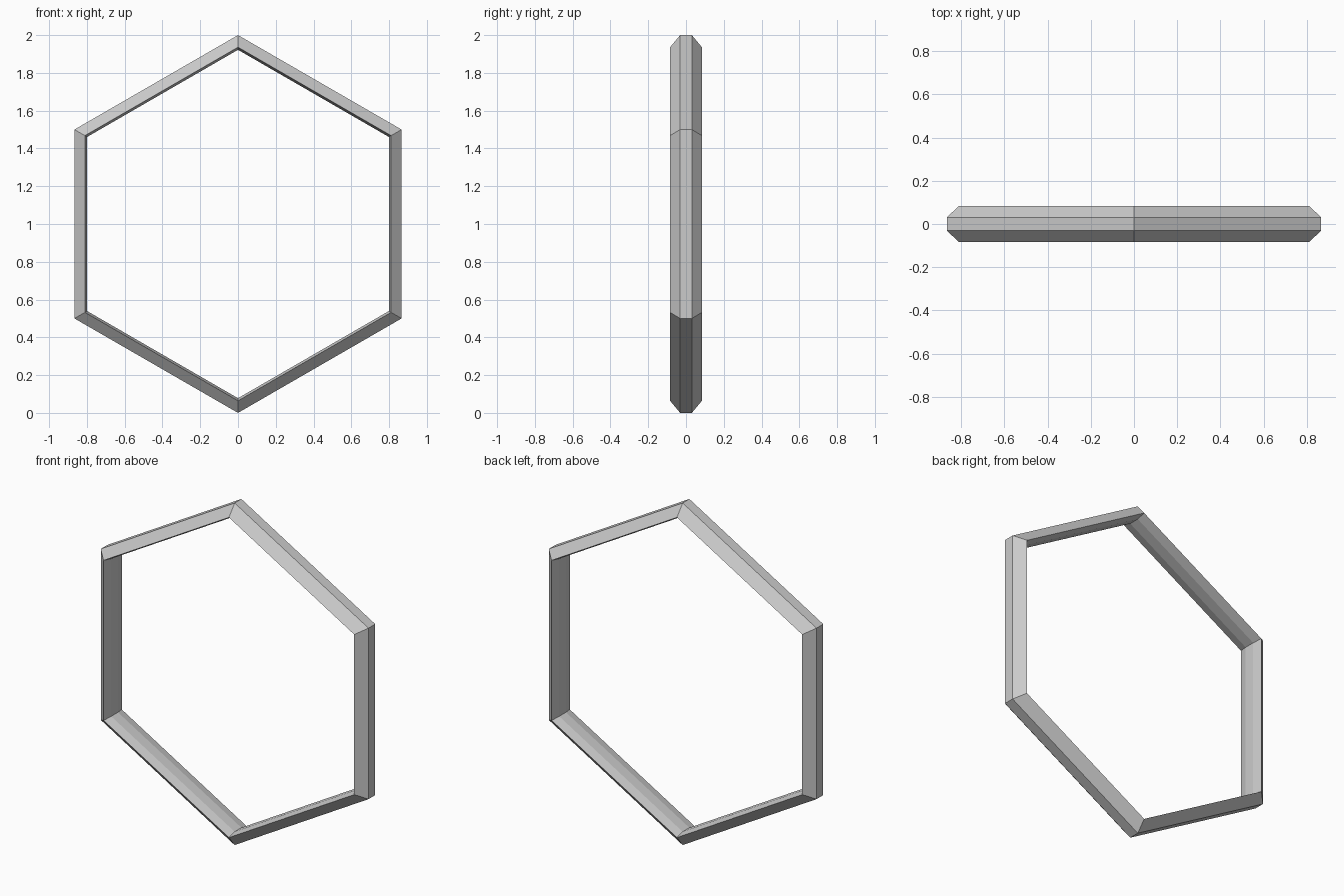
import bpy, bmesh
from math import sin, cos, pi

if "Cube" in bpy.data.objects:
    bpy.data.objects.remove(bpy.data.objects["Cube"])

SIDES = 6
# Cross-section (corner radius, depth): chamfered outside, slightly bulged inside
half = [(1.0, 0.031), (0.936, 0.084), (0.922, 0.031)]
profile = half + [(r, -y) for r, y in reversed(half)]

bm = bmesh.new()

# One mitred cross-section at every corner of the hexagon
rings = []
for i in range(SIDES):
    a = pi / 2 + 2 * pi * i / SIDES
    rings.append([bm.verts.new((r * cos(a), y, 1 + r * sin(a))) for r, y in profile])

# Bars between neighbouring corners
n = len(profile)
for i in range(SIDES):
    p, q = rings[i], rings[(i + 1) % SIDES]
    for j in range(n):
        k = (j + 1) % n
        bm.faces.new((p[j], p[k], q[k], q[j]))

bmesh.ops.recalc_face_normals(bm, faces=bm.faces)
mesh = bpy.data.meshes.new("hexagonal_frame")
bm.to_mesh(mesh)
bm.free()
frame = bpy.data.objects.new("hexagonal_frame", mesh)
bpy.context.collection.objects.link(frame)
